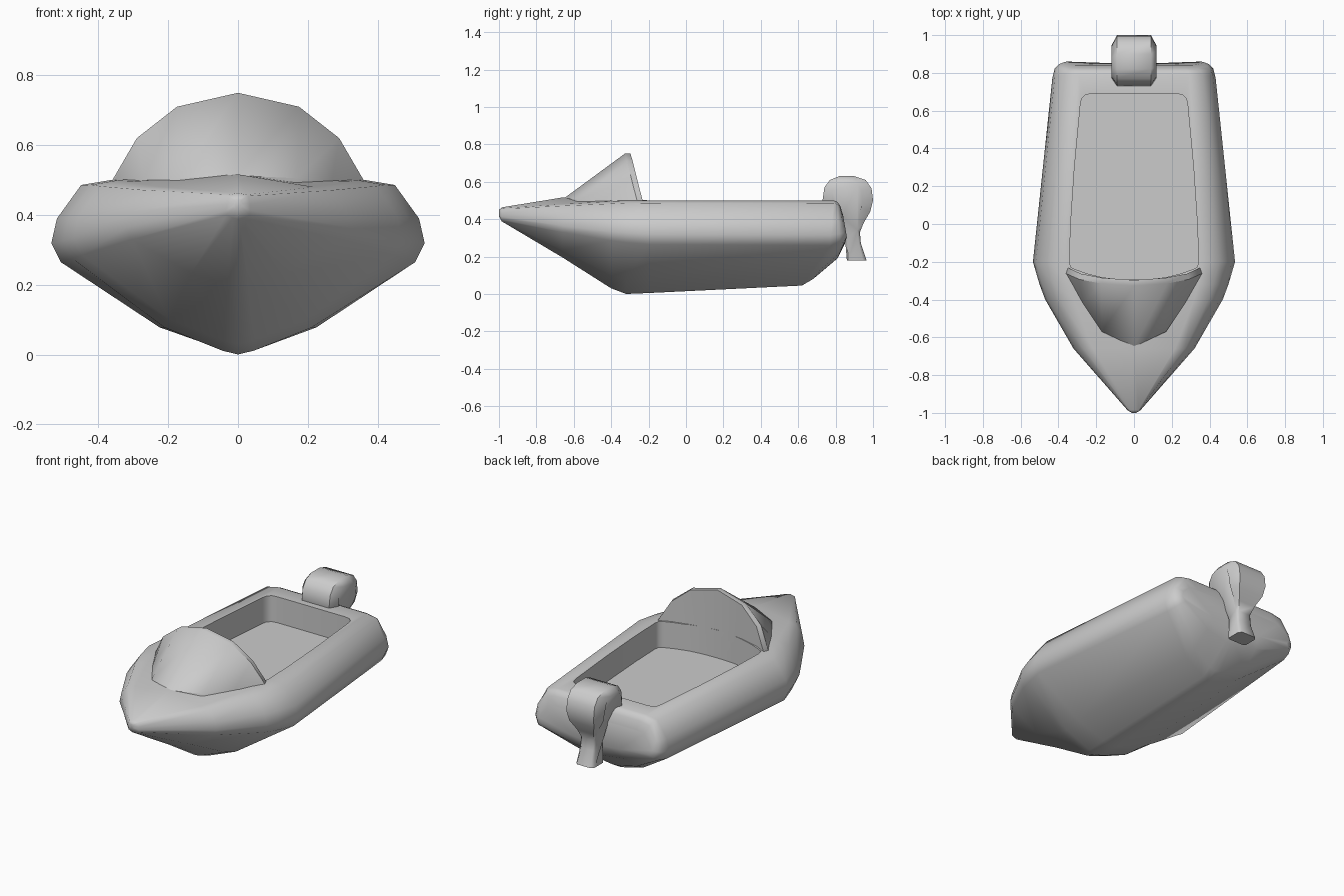
import bpy, bmesh, math

if "Cube" in bpy.data.objects:
    bpy.data.objects.remove(bpy.data.objects["Cube"])


def finish(name, bm):
    bmesh.ops.remove_doubles(bm, verts=bm.verts, dist=1e-5)
    bmesh.ops.recalc_face_normals(bm, faces=bm.faces)
    me = bpy.data.meshes.new(name)
    bm.to_mesh(me)
    bm.free()
    ob = bpy.data.objects.new(name, me)
    bpy.context.collection.objects.link(ob)
    return ob


def loft(name, rings):
    """Skin equal-length closed rings and cap both ends."""
    bm = bmesh.new()
    vs = [[bm.verts.new(p) for p in r] for r in rings]
    n = len(vs[0])
    for a, b in zip(vs, vs[1:]):
        for i in range(n):
            j = (i + 1) % n
            bm.faces.new((a[i], a[j], b[j], b[i]))
    bm.faces.new(vs[0])
    bm.faces.new(vs[-1])
    return finish(name, bm)


def select(ob):
    bpy.ops.object.select_all(action='DESELECT')
    ob.select_set(True)
    bpy.context.view_layer.objects.active = ob


def smooth(ob, deg):
    select(ob)
    bpy.ops.object.shade_smooth_by_angle(angle=math.radians(deg))


def mirrored(half):
    """Half outline starting and ending on x = 0 -> full ring."""
    return half + [(-p[0],) + tuple(p[1:]) for p in half[-2:0:-1]]


def mix(a, b, t):
    return a + t * (b - a)


# hull stations: half width, keel (y, z), chine (y, z), deck (y, z), deck crown
stations = [
    (.012, (-1, .415), (-1, .42), (-1, .445), .004),
    (.035, (-.985, .388), (-.985, .40), (-.985, .458), .005),
    (.32, (-.66, .195), (-.66, .33), (-.66, .48), .036),
    (.47, (-.40, .03), (-.40, .285), (-.40, .495), .03),
    (.50, (-.32, .0), (-.32, .275), (-.32, .50), .015),
    (.535, (-.20, .005), (-.20, .265), (-.20, .50), 0),
    (.432, (.62, .045), (.77, .26), (.79, .50), 0),
    (.42, (.68, .08), (.825, .27), (.81, .492), 0),
    (.40, (.81, .19), (.85, .285), (.825, .47), 0),
    (.375, (.85, .27), (.86, .305), (.84, .42), 0)]
lower = [(0, 0), (.09, .04), (.42, .28), (.95, 1)]
upper = [(1, .23), (.97, .53), (.84, .94), (.68, 1)]
rings = []
for w, k, c, d, crown in stations:
    half = [(u * w, mix(k[0], c[0], t), mix(k[1], c[1], t)) for u, t in lower]
    half += [(u * w, mix(c[0], d[0], t), mix(c[1], d[1], t)) for u, t in upper]
    half.append((0, d[0], d[1] + crown))
    rings.append(mirrored(half))
hull = loft("hull", rings)

# cockpit recess
front = [(0, -.295), (.09, -.292), (.17, -.282), (.25, -.262), (.31, -.24)]
side = [(.335, -.228), (.342, -.20), (.335, 0), (.315, .3), (.284, .63),
        (.277, .665), (.255, .685), (.22, .69), (0, .69)]
outline = mirrored(front + side)
cutter = loft("cockpit_cutter", [[(x, y, z) for x, y in outline] for z in (.345, .9)])
cutter.hide_render = True
mod = hull.modifiers.new("cockpit", 'BOOLEAN')
mod.operation = 'DIFFERENCE'
mod.solver = 'EXACT'
mod.object = cutter
select(hull)
bpy.ops.object.modifier_apply(modifier=mod.name)
bpy.data.objects.remove(cutter)
smooth(hull, 55)

# windshield: rim x, y, z, then foot x, y, z on the foredeck
rim = [(0, -.327, .75, 0, -.65, .513), (.175, -.315, .71, .17, -.57, .505),
       (.29, -.293, .62, .27, -.42, .50), (.36, -.262, .50, .355, -.27, .497)]
rim = [(-a, b, c, -d, e, f) for a, b, c, d, e, f in rim[:0:-1]] + rim
rings = [[(fx, fy, fz), (x, y, z), (x * .97, y + .03, z), (x * .97, y + .03, .47),
          (fx, fy, .47)] for x, y, z, fx, fy, fz in rim]
windshield = loft("windshield", rings)
smooth(windshield, 40)

# outboard motor: side profile y, z and relative width
profile = [(.73, .50, 1), (.74, .57, 1), (.77, .61, 1), (.82, .63, 1), (.90, .63, 1),
           (.96, .61, 1), (.992, .565, 1), (1.0, .50, 1), (.985, .44, .9),
           (.95, .38, .6), (.93, .33, .42), (.935, .27, .42), (.965, .18, .5),
           (.86, .18, .5), (.85, .30, .42), (.82, .39, .6), (.755, .45, .9)]
rings = []
for x, inner in ((-.12, 1), (-.09, 0), (.09, 0), (.12, 1)):
    ring = []
    for y, z, w in profile:
        t = min(1, max(0, (z - .3) / .15))      # 0 on the leg, 1 on the head
        cy = mix(.89, .85, t)
        s = mix(1, mix(.75, .62, t), inner)
        sz = mix(1, mix(1, .7, t), inner)
        ring.append((x * w, cy + (y - cy) * s, .52 + (z - .52) * sz))
    rings.append(ring)
motor = loft("outboard_motor", rings)
smooth(motor, 50)
